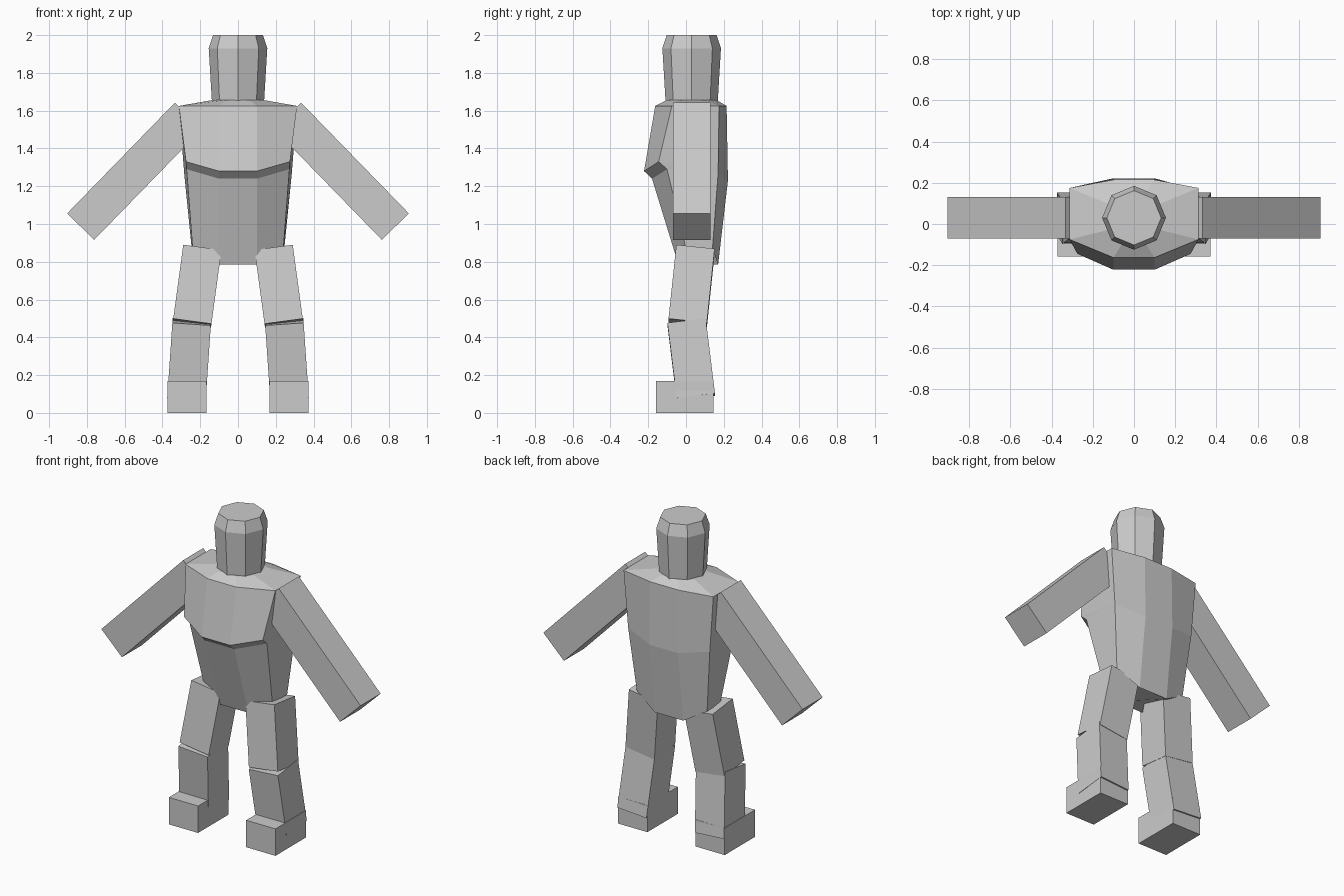
import bpy, bmesh, math
from mathutils import Vector

if "Cube" in bpy.data.objects:
    bpy.data.objects.remove(bpy.data.objects["Cube"])

grey = bpy.data.materials.new("light grey")
grey.diffuse_color = (0.6, 0.6, 0.6, 1)
grey.use_nodes = True
grey.node_tree.nodes["Principled BSDF"].inputs["Base Color"].default_value = grey.diffuse_color


def finish(name, bm):
    bmesh.ops.remove_doubles(bm, verts=bm.verts, dist=0.0005)
    bmesh.ops.recalc_face_normals(bm, faces=bm.faces)
    mesh = bpy.data.meshes.new(name)
    bm.to_mesh(mesh)
    bm.free()
    mesh.materials.append(grey)
    obj = bpy.data.objects.new(name, mesh)
    bpy.context.collection.objects.link(obj)
    return obj


def loft(name, rings):
    """Skin a stack of rings with equal point counts and cap both ends."""
    bm = bmesh.new()
    loops = [[bm.verts.new(p) for p in ring] for ring in rings]
    n = len(loops[0])
    for a, b in zip(loops, loops[1:]):
        for i in range(n):
            j = (i + 1) % n
            bm.faces.new((a[i], a[j], b[j], b[i]))
    bm.faces.new(loops[0][::-1])
    bm.faces.new(loops[-1])
    return finish(name, bm)


def beam(name, start, end, half):
    """Square bar running between two centre points."""
    start, end = Vector(start), Vector(end)
    axis = (end - start).normalized()
    v = Vector((0, 1, 0))
    v = (v - axis * v.dot(axis)).normalized()
    u = v.cross(axis)
    rings = [[c + (u * a + v * b) * half
              for a, b in ((-1, -1), (1, -1), (1, 1), (-1, 1))]
             for c in (start, end)]
    return loft(name, rings)


# Torso: each row is front middle, front corner, back corner, back middle
rows = [
    ((0.10, -0.04, 0.785), (0.24, 0.00, 0.87), (0.245, 0.14, 0.87), (0.10, 0.17, 0.785)),
    ((0.10, -0.18, 1.24), (0.272, -0.10, 1.29), (0.285, 0.17, 1.27), (0.10, 0.222, 1.23)),
    ((0.10, -0.222, 1.28), (0.275, -0.145, 1.33), (0.285, 0.17, 1.27), (0.10, 0.222, 1.23)),
    ((0.10, -0.163, 1.625), (0.313, -0.075, 1.625), (0.313, 0.175, 1.625), (0.10, 0.215, 1.625)),
    ((0.06, -0.10, 1.657), (0.13, -0.03, 1.657), (0.13, 0.10, 1.657), (0.06, 0.16, 1.657)),
]
loft("torso", [list(r) + [(-x, y, z) for x, y, z in reversed(r)] for r in rows])

# Head: eight-sided, widening upward with a bevelled crown
loft("head", [[(r * math.cos(k * math.pi / 4), 0.03 + r * math.sin(k * math.pi / 4), z)
               for k in range(8)]
              for r, z in ((0.138, 1.645), (0.155, 1.93), (0.132, 2.0))])

# Limbs, mirrored left and right
for side, s in (("left", 1), ("right", -1)):
    shoulder, elbow, hand = (0.262, 0.03, 1.573), (0.547, 0.03, 1.28), (0.833, 0.03, 0.986)
    parts = (
        ("upper_arm", shoulder, elbow, 0.1),
        ("lower_arm", elbow, hand, 0.1),
        ("upper_leg", (0.19, 0.05, 0.866), (0.243, 0.009, 0.475), 0.102),
        ("lower_leg", (0.245, 0.003, 0.482), (0.272, 0.052, 0.085), 0.102),
    )
    for name, a, b, half in parts:
        beam(f"{side}_{name}", (s * a[0], *a[1:]), (s * b[0], *b[1:]), half)
    # Foot block
    loft(f"{side}_foot", [[(s * x, y, z) for x, y in
                           ((0.168, -0.158), (0.372, -0.158), (0.372, 0.145), (0.168, 0.145))]
                          for z in (0.0, 0.17)])
